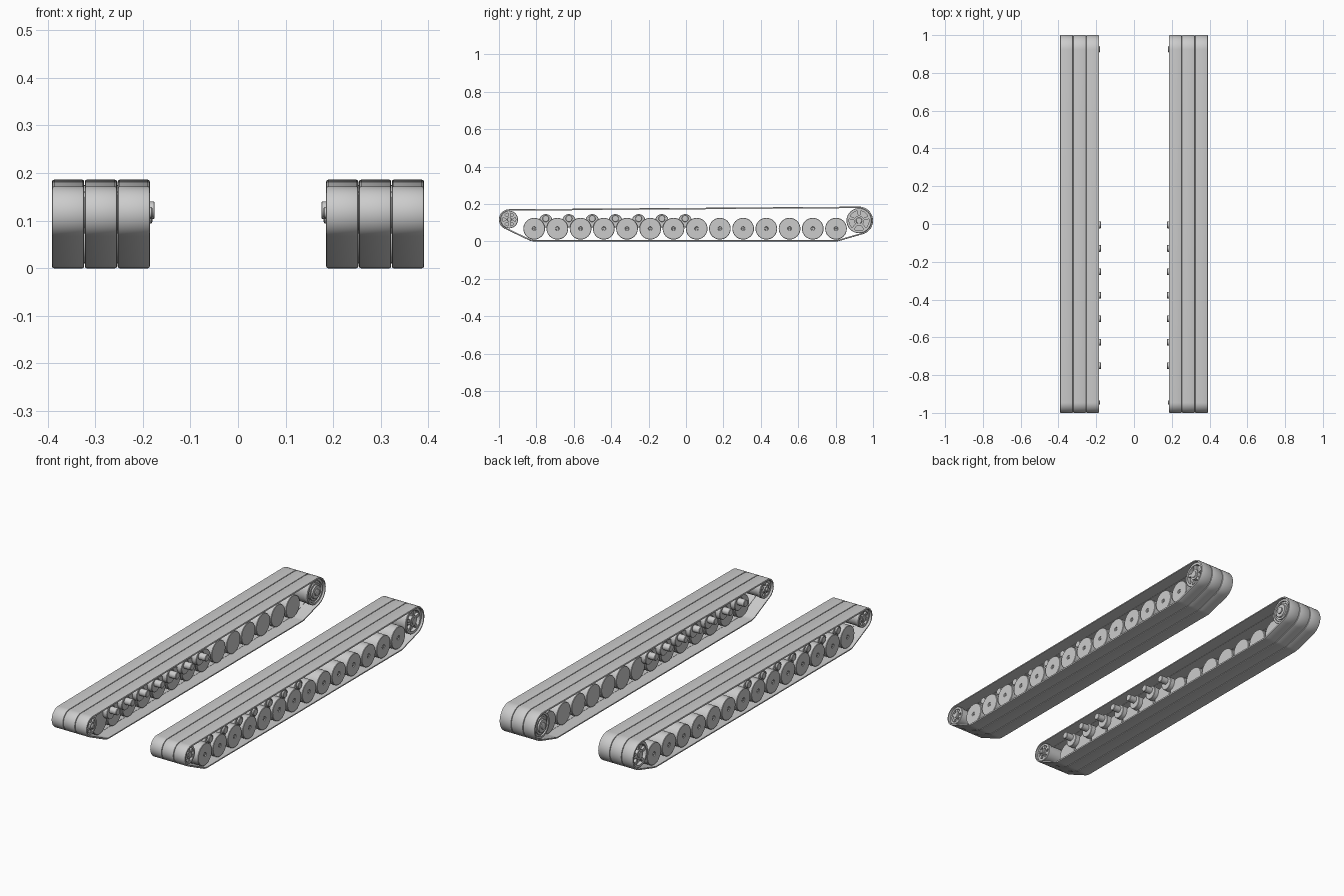
import bpy, bmesh, math
from math import sin, cos, pi, tau

cube = bpy.data.objects.get("Cube")
if cube:
    bpy.data.objects.remove(cube)

grey = bpy.data.materials.new("plain grey")
grey.use_nodes = True
colour = (0.6, 0.6, 0.6, 1)
grey.diffuse_color = colour
grey.node_tree.nodes["Principled BSDF"].inputs["Base Color"].default_value = colour


def finish(name, bm):
    """Turn a bmesh into a smooth object mirrored to the other side."""
    bmesh.ops.recalc_face_normals(bm, faces=bm.faces)
    mesh = bpy.data.meshes.new(name)
    bm.to_mesh(mesh)
    bm.free()
    mesh.materials.append(grey)
    ob = bpy.data.objects.new(name, mesh)
    bpy.context.collection.objects.link(ob)
    bpy.ops.object.select_all(action='DESELECT')
    ob.select_set(True)
    bpy.context.view_layer.objects.active = ob
    bpy.ops.object.shade_smooth_by_angle(angle=math.radians(35))
    ob.modifiers.new("Mirror", 'MIRROR')
    return ob


def skin(bm, rings):
    """Join closed rings of vertices to each other in a closed cycle."""
    for a, b in zip(rings, rings[1:] + rings[:1]):
        for i in range(len(a)):
            j = (i + 1) % len(a)
            bm.faces.new((a[i], a[j], b[j], b[i]))


def lathe(bm, y, z, profile, sides=32):
    """Spin (x, radius) points about an axle along x, capping both ends."""
    rings = [[bm.verts.new((x, y + r * cos(tau * i / sides), z + r * sin(tau * i / sides)))
              for i in range(sides)] for x, r in profile]
    for a, b in zip(rings, rings[1:]):
        for i in range(sides):
            j = (i + 1) % sides
            bm.faces.new((a[i], a[j], b[j], b[i]))
    bm.faces.new(rings[0])
    bm.faces.new(rings[-1])


def spokes(bm, y, z, inner, outer, x0, x1, count):
    """Flat radial bars between hub and rim."""
    for k in range(count):
        a = tau * k / count + pi / 2
        verts = []
        for x in (x0, x1):
            for r, w in ((inner, 0.006), (outer, 0.008)):
                for s in (-w, w):
                    verts.append(bm.verts.new((x, y + r * cos(a) - s * sin(a),
                                               z + r * sin(a) + s * cos(a))))
        for f in ((0, 1, 3, 2), (4, 5, 7, 6), (0, 1, 5, 4), (2, 3, 7, 6), (0, 2, 6, 4), (1, 3, 7, 5)):
            bm.faces.new([verts[i] for i in f])


# Belt path: the taut loop around four circles (y, z, radius)
front = (-0.945, 0.117, 0.055)
rear = (0.925, 0.111, 0.075)
wheel_z, wheel_r, wheel_count = 0.068, 0.058, 14
first, last = -0.812, 0.802
circles = [front, (first, wheel_z, wheel_z), (last, wheel_z, wheel_z), rear]


def tangent(a, b):
    dy, dz = b[0] - a[0], b[1] - a[1]
    return math.atan2(dz, dy) - math.acos((a[2] - b[2]) / math.hypot(dy, dz))


path = []
for k, c in enumerate(circles):
    start = tangent(circles[k - 1], c)
    sweep = (tangent(c, circles[(k + 1) % 4]) - start) % tau
    steps = max(4, int(sweep / 0.13))
    for i in range(steps + 1):
        path.append((c, start + sweep * i / steps))

# Three belts side by side, with rounded outer edges
half, thick, soft = 0.0338, 0.008, 0.004
for k, name in enumerate(("inner_belt", "middle_belt", "outer_belt")):
    mid = 0.219 + 0.069 * k
    section = [(-half, -thick), (-half, -soft), (-half + 0.0012, -0.0012), (-half + soft, 0),
               (half - soft, 0), (half - 0.0012, -0.0012), (half, -soft), (half, -thick)]
    bm = bmesh.new()
    skin(bm, [[bm.verts.new((mid + x, c[0] + (c[2] + d) * cos(a), c[1] + (c[2] + d) * sin(a)))
               for x, d in section] for c, a in path])
    finish(name, bm)

# Road wheels with a small hub dimple on the outer face
bm = bmesh.new()
for i in range(wheel_count):
    y = first + (last - first) * i / (wheel_count - 1)
    lathe(bm, y, wheel_z, [(0.24, wheel_r - 0.002), (0.242, wheel_r), (0.374, wheel_r),
                           (0.376, wheel_r - 0.002), (0.376, 0.011), (0.372, 0.009), (0.372, 0.005),
                           (0.376, 0.004)])
finish("road_wheels", bm)

# Suspension pivots between each pair of wheels, reaching out on the inner side
bm = bmesh.new()
for i in range(7):
    y = first + (last - first) * (2 * i + 1) / 26
    lathe(bm, y, 0.11, [(0.215, 0.034), (0.217, 0.036), (0.355, 0.036), (0.357, 0.034)], 24)
    lathe(bm, y, 0.122, [(0.175, 0.016), (0.177, 0.018), (0.365, 0.018), (0.367, 0.016)], 24)
finish("suspension_pivots", bm)


def end_wheel(name, centre, count, rim, open_inside):
    """Deep drum with a spoked outer face and a spoked or ringed inner face."""
    y, z, radius = centre
    r = radius - 0.008
    bm = bmesh.new()
    # Recessed drum and raised rims
    lathe(bm, y, z, [(0.215, r - 0.003), (0.36, r - 0.003)])
    faces = [(0.36, 0.379)] + ([(0.196, 0.215)] if open_inside else [])
    for x0, x1 in faces:
        section = [(x0, r), (x1 - 0.002, r), (x1, r - 0.002), (x1, r - rim), (x0, r - rim)]
        if x0 < 0.3:
            section = [(x0 + x1 - x, q) for x, q in section]
        skin(bm, [[bm.verts.new((x, y + q * cos(tau * i / 32), z + q * sin(tau * i / 32)))
                   for x, q in section] for i in range(32)])
        spokes(bm, y, z, 0.3 * r, r - rim, x0 + 0.002, x1 - 0.004, count)
    # Stepped rings on a closed inner face
    if not open_inside:
        lathe(bm, y, z, [(0.188, 0.5 * r), (0.196, 0.52 * r), (0.196, 0.66 * r), (0.202, 0.68 * r),
                         (0.202, 0.8 * r), (0.195, 0.82 * r), (0.195, r - 0.002), (0.197, r), (0.216, r)])
    # Axle hub through both faces
    lathe(bm, y, z, [(0.18, 0.2 * r), (0.182, 0.25 * r), (0.19, 0.25 * r), (0.19, 0.4 * r),
                     (0.379, 0.4 * r), (0.379, 0.25 * r), (0.382, 0.22 * r)], 24)
    finish(name, bm)


end_wheel("front_idler", front, 6, 0.012, True)
end_wheel("rear_sprocket", rear, 5, 0.014, False)
